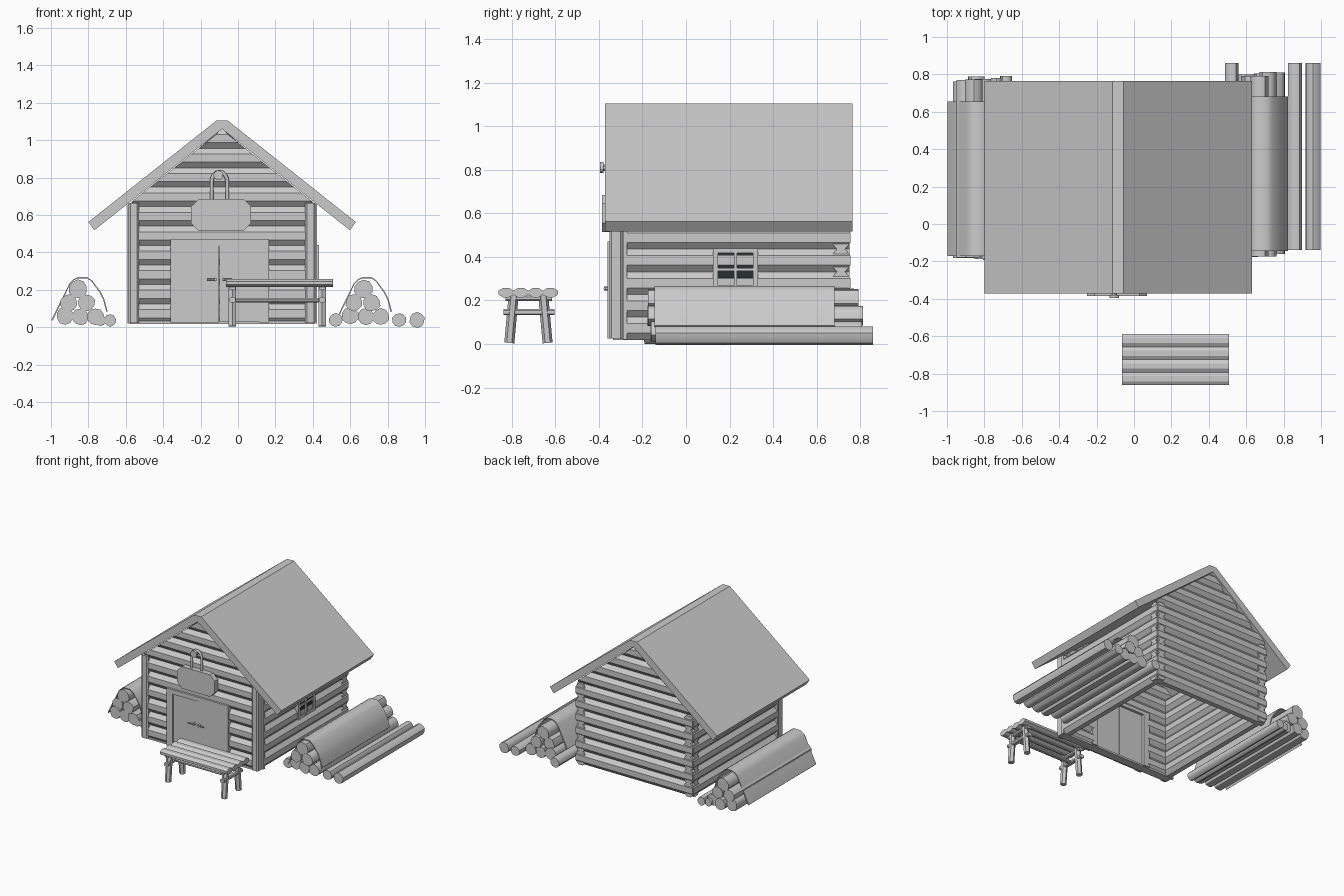
import bpy, bmesh, math, random
from mathutils import Vector

if "Cube" in bpy.data.objects:
    bpy.data.objects.remove(bpy.data.objects["Cube"])

random.seed(4)
CX = -0.085          # cabin centre line
SLOPE = 0.794        # roof pitch


def make(name, verts, faces, smooth=False):
    me = bpy.data.meshes.new(name)
    me.from_pydata(verts, [], faces)
    bm = bmesh.new()
    bm.from_mesh(me)
    bmesh.ops.recalc_face_normals(bm, faces=bm.faces)
    bm.to_mesh(me)
    bm.free()
    ob = bpy.data.objects.new(name, me)
    bpy.context.collection.objects.link(ob)
    if smooth:
        bpy.context.view_layer.objects.active = ob
        ob.select_set(True)
        bpy.ops.object.shade_smooth_by_angle(angle=math.radians(40))
        ob.select_set(False)
    return ob


def prism(name, prof, axis, a, b, smooth=False):
    """Extrude a 2D profile along an axis; a and b may be functions of the second coordinate."""
    n = len(prof)
    at = lambda e, v: e(v) if callable(e) else e
    put = {'x': lambda u, v, t: (t, u, v),
           'y': lambda u, v, t: (u, t, v),
           'z': lambda u, v, t: (u, v, t)}[axis]
    verts = [put(u, v, at(e, v)) for e in (a, b) for u, v in prof]
    faces = [(i, (i + 1) % n, n + (i + 1) % n, n + i) for i in range(n)]
    faces += [tuple(range(n)), tuple(range(n, 2 * n))]
    return make(name, verts, faces, smooth)


def ring(u, v, ru, rv, n=8, rot=0.5, jitter=0.0):
    out = []
    for i in range(n):
        t = 2 * math.pi * (i + rot) / n
        k = 1 + random.uniform(-jitter, jitter)
        out.append((u + ru * k * math.cos(t), v + rv * k * math.sin(t)))
    return out


def box(name, x0, x1, y0, y1, z0, z1):
    return prism(name, [(x0, y0), (x1, y0), (x1, y1), (x0, y1)], 'z', z0, z1)


def chamfer(u0, u1, v0, v1, c):
    return [(u0 + c, v0), (u1 - c, v0), (u1, v0 + c), (u1, v1 - c),
            (u1 - c, v1), (u0 + c, v1), (u0, v1 - c), (u0, v0 + c)]


def bar(name, p, q, r, n=6):
    """Round bar between two points."""
    p, q = Vector(p), Vector(q)
    rot = (q - p).to_track_quat('Z', 'Y').to_matrix()
    verts = [tuple(c + rot @ Vector((u, v, 0))) for c in (p, q) for u, v in ring(0, 0, r, r, n)]
    faces = [(i, (i + 1) % n, n + (i + 1) % n, n + i) for i in range(n)]
    return make(name, verts, faces + [tuple(range(n)), tuple(range(n, 2 * n))])


# Log walls
ROW = 0.104
for i in range(10):
    z = 0.02 + ROW * (i + 0.5)
    left = lambda w: (lambda v: CX - max(0.005, min(w, (1.055 - v) / SLOPE)))
    right = lambda w: (lambda v: CX + max(0.005, min(w, (1.055 - v) / SLOPE)))
    prism('back_wall_log', ring(0.712, z, 0.048, 0.057), 'x', left(0.5), right(0.5))
    front = ring(-0.30, z, 0.048, 0.057)
    if i < 4:
        prism('front_wall_log_left', front, 'x', left(0.48), -0.35)
        prism('front_wall_log_right', front, 'x', 0.155, right(0.48))
    else:
        prism('front_wall_log', front, 'x', left(0.48), right(0.48))
    if i < 6:
        for s in (-1, 1):
            prism('side_wall_log', ring(CX + s * 0.462, z, 0.048, 0.057), 'y', -0.275, 0.752)

# Front corner posts, each with a thinner board behind
for s in (-1, 1):
    x = CX + s * 0.472
    prism('corner_post', chamfer(x - 0.028, x + 0.028, -0.352, -0.29, 0.01), 'z', 0.025, 0.665)
    x += s * 0.005
    box('corner_board', x - 0.03, x + 0.03, -0.29, -0.272, 0.02, 0.655)
box('front_sill', -0.575, 0.405, -0.335, -0.27, 0.018, 0.032)

# Roof
prism('roof', [(-0.80, 0.562), (-0.115, 1.105), (-0.055, 1.105), (0.63, 0.562),
               (0.598, 0.518), (CX, 1.06), (-0.768, 0.518)], 'y', -0.372, 0.765)

# Double door, frame and handles
box('door_frame_left', -0.36, -0.308, -0.36, -0.26, 0.025, 0.47)
box('door_frame_right', 0.113, 0.165, -0.36, -0.26, 0.025, 0.47)
box('door_frame_top', -0.308, 0.113, -0.36, -0.26, 0.435, 0.47)
box('door_leaf_left', -0.308, -0.102, -0.352, -0.28, 0.025, 0.435)
box('door_leaf_right', -0.098, 0.113, -0.356, -0.28, 0.03, 0.437)
for s in (-1, 1):
    x = -0.10 + s * 0.022
    bar('door_handle_stem', (x, -0.35, 0.255), (x, -0.376, 0.255), 0.01)
    bar('door_handle_lever', (x, -0.373, 0.255), (x + s * 0.045, -0.373, 0.255), 0.006)

# Hanging sign: board, rope loop and peg
prism('sign_board', chamfer(-0.25, 0.07, 0.515, 0.685, 0.04), 'y', -0.386, -0.345)
cu = bpy.data.curves.new('sign_rope', 'CURVE')
cu.dimensions = '3D'
cu.bevel_depth = 0.01
cu.bevel_resolution = 1
pts = [(-0.141, 0.67), (-0.141, 0.76)]
pts += [(-0.099 - 0.042 * math.cos(t), 0.775 + 0.056 * math.sin(t))
        for t in [math.pi * k / 8 for k in range(9)]]
pts += [(-0.057, 0.76), (-0.057, 0.67)]
sp = cu.splines.new('POLY')
sp.points.add(len(pts) - 1)
for p, (x, z) in zip(sp.points, pts):
    p.co = (x, -0.362, z, 1)
bpy.context.collection.objects.link(bpy.data.objects.new('sign_rope', cu))
prism('sign_peg', ring(-0.105, 0.81, 0.016, 0.016, 10), 'y', -0.385, -0.33)
prism('sign_peg_head', ring(-0.105, 0.812, 0.026, 0.026, 12), 'y', -0.396, -0.38)

# Right side window
dark = bpy.data.materials.new('dark_glass')
dark.diffuse_color = (0.02, 0.03, 0.03, 1)
dark.use_nodes = True
dark.node_tree.nodes["Principled BSDF"].inputs["Base Color"].default_value = dark.diffuse_color
glass = box('window_glass', 0.40, 0.421, 0.135, 0.32, 0.255, 0.43)
glass.data.materials.append(dark)
for y0, y1 in ((0.124, 0.147), (0.22, 0.235), (0.308, 0.331)):
    box('window_upright', 0.40, 0.432, y0, y1, 0.245, 0.44)
for z0, z1 in ((0.245, 0.268), (0.335, 0.35), (0.418, 0.44)):
    box('window_rail', 0.40, 0.430, 0.124, 0.331, z0, z1)

# Bench
for i in range(4):
    y = -0.827 + i * 0.068
    prism('bench_slat', ring(y, 0.236, 0.037, 0.023), 'x', -0.065, 0.508)
for x in (-0.03, 0.45):
    for s in (-1, 1):
        bar('bench_leg', (x, -0.724 + s * 0.088, 0.005), (x, -0.724 + s * 0.068, 0.225), 0.023)
    prism('bench_cross_bar', chamfer(x - 0.017, x + 0.017, 0.133, 0.16, 0.006), 'y', -0.838, -0.605)
    prism('bench_top_bar', chamfer(x - 0.017, x + 0.017, 0.198, 0.222, 0.006), 'y', -0.83, -0.615)
prism('bench_stretcher', chamfer(-0.74, -0.708, 0.133, 0.155, 0.006), 'x', -0.03, 0.45)

# Firewood piles
STACK = [(0.005, 0.203, 0.05), (-0.045, 0.13, 0.045), (0.05, 0.13, 0.046), (-0.065, 0.06, 0.046),
         (0.018, 0.055, 0.045), (0.098, 0.055, 0.045)]


def log(name, x, z, r, y0, y1):
    prism(name, ring(x, z, r, r, 10, 0.5, 0.06), 'y', y0, y1, True)


def pile(x0, y0, y1):
    for x, z, r in STACK:
        log('pile_log', x0 + x, z, r, y0 + random.uniform(0, 0.03), y1 - random.uniform(0, 0.03))


pile(-0.86, -0.205, 0.79)
log('pile_log', -0.735, 0.036, 0.03, -0.19, 0.78)
log('pile_log', -0.683, 0.036, 0.033, -0.19, 0.79)
pile(0.665, -0.18, 0.82)
log('inner_loose_log', 0.522, 0.038, 0.037, -0.14, 0.86)
log('outer_loose_log', 0.862, 0.038, 0.038, -0.14, 0.86)
log('outer_loose_log', 0.957, 0.038, 0.041, -0.14, 0.86)

# Sheets over the piles
TARP = [(-0.137, 0.04), (-0.04, 0.235), (-0.02, 0.255), (0.003, 0.267), (0.055, 0.267),
        (0.08, 0.25), (0.125, 0.19), (0.145, 0.15), (0.163, 0.085)]
for x0, y0, y1 in ((-0.86, -0.17, 0.655), (0.66, -0.145, 0.682)):
    outer = [(x0 + x, z) for x, z in TARP]
    inner = [(x0 + 0.01 + (x - 0.01) * 0.96, z - 0.006) for x, z in reversed(TARP)]
    prism('pile_cover', outer + inner, 'y', y0, y1, True)
